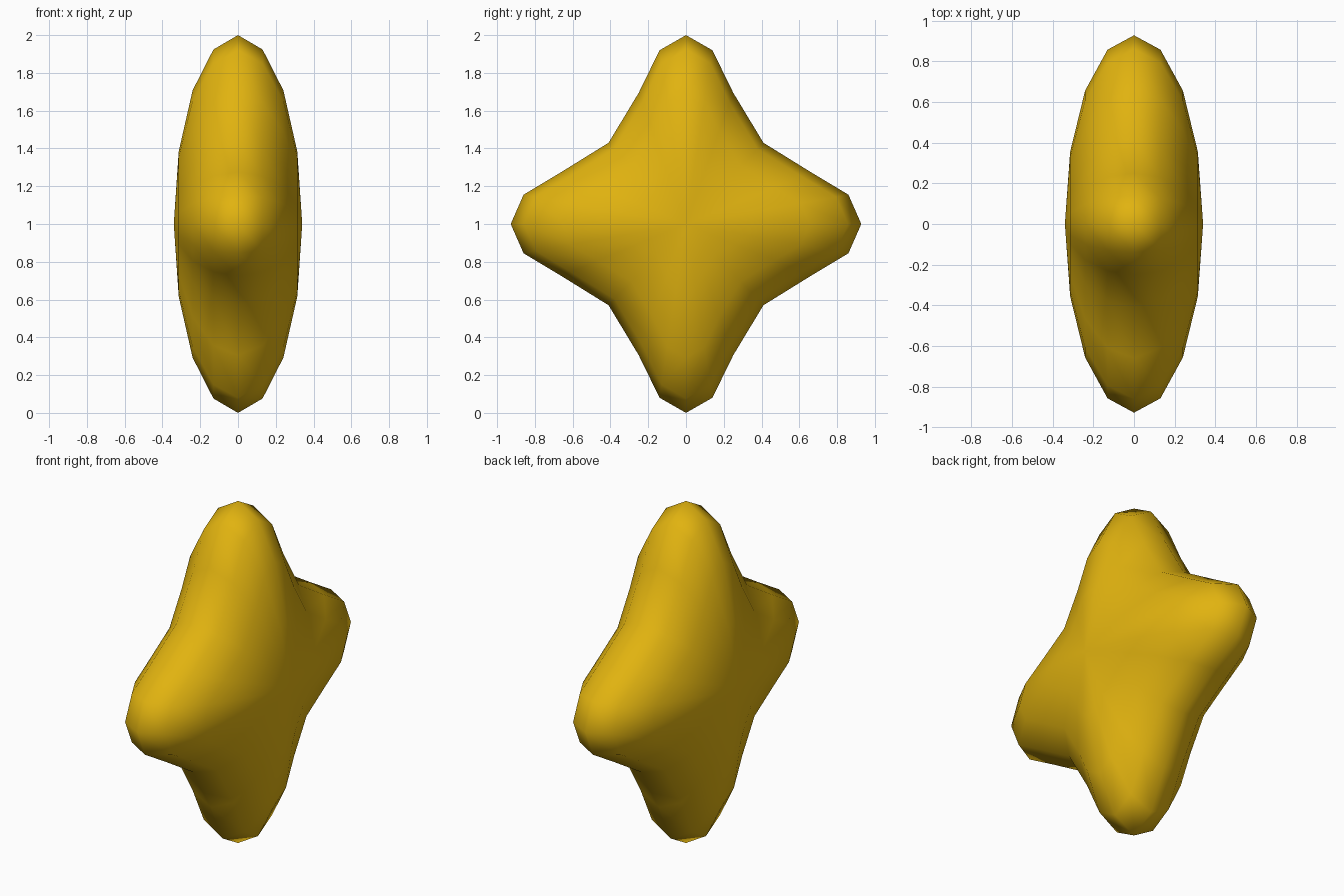
import bpy, bmesh, math

if "Cube" in bpy.data.objects:
    bpy.data.objects.remove(bpy.data.objects["Cube"])

gold = bpy.data.materials.new("gold yellow")
gold.diffuse_color = (0.75, 0.45, 0.005, 1)
gold.use_nodes = True
gold.node_tree.nodes["Principled BSDF"].inputs["Base Color"].default_value = gold.diffuse_color

# quarter outline of the star in y/z, from the top tip to the side tip
quarter = [(0, 1), (0.14, 0.92), (0.25, 0.695), (0.41, 0.43),
           (0.66, 0.275), (0.86, 0.155), (0.928, 0)]
half = quarter + [(y, -z) for y, z in quarter[-2::-1]]
outline = half + [(-y, z) for y, z in half[-2:0:-1]]
n = len(outline)

# rounded star: the outline shrinks along a circular arc towards both x poles
HALF_DEPTH, STEPS = 0.34, 8
bm = bmesh.new()
rings = []
for i in range(1, STEPS):
    a = math.pi * i / STEPS
    rings.append([bm.verts.new((HALF_DEPTH * math.cos(a), y * math.sin(a), 1 + z * math.sin(a)))
                  for y, z in outline])
right_pole = bm.verts.new((HALF_DEPTH, 0, 1))
left_pole = bm.verts.new((-HALF_DEPTH, 0, 1))
for k in range(n):
    m = (k + 1) % n
    bm.faces.new((right_pole, rings[0][k], rings[0][m]))
    bm.faces.new((left_pole, rings[-1][m], rings[-1][k]))
    for a, b in zip(rings, rings[1:]):
        bm.faces.new((a[k], b[k], b[m], a[m]))
bmesh.ops.recalc_face_normals(bm, faces=bm.faces)
for f in bm.faces:
    f.smooth = True

mesh = bpy.data.meshes.new("star")
bm.to_mesh(mesh)
bm.free()
mesh.materials.append(gold)
star = bpy.data.objects.new("star", mesh)
bpy.context.collection.objects.link(star)
